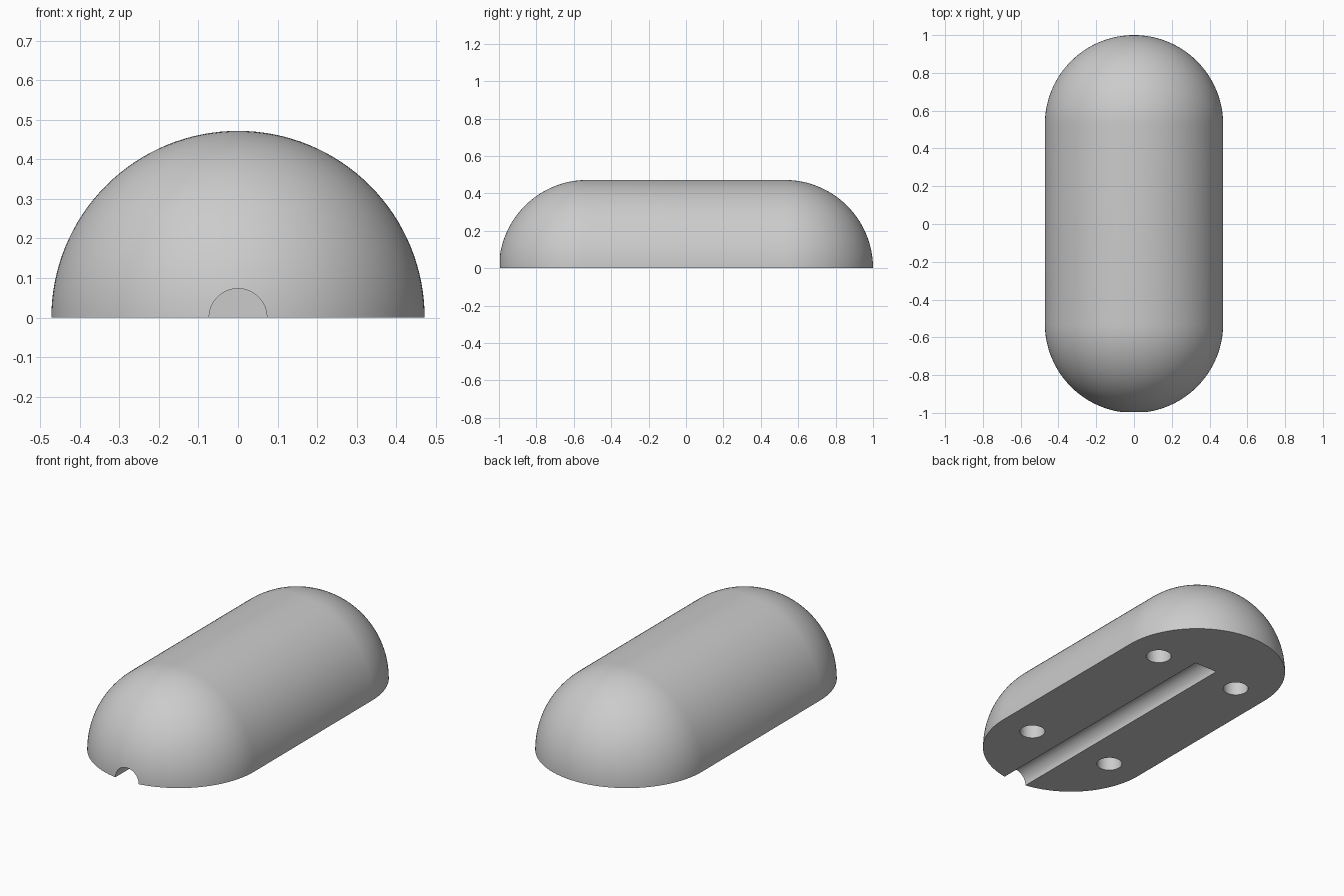
import bpy, bmesh, math
from mathutils import Matrix, Vector

if "Cube" in bpy.data.objects:
    bpy.data.objects.remove(bpy.data.objects["Cube"], do_unlink=True)

RADIUS = 0.472            # radius of the domed body
STRAIGHT = 1 - RADIUS     # half length of the straight section
HOLE_DEPTH = 0.2
STEPS = 32                # segments per quarter arc

grey = bpy.data.materials.new("plain grey")
grey.use_nodes = True
colour = (0.6, 0.6, 0.6, 1)
grey.diffuse_color = colour
grey.node_tree.nodes["Principled BSDF"].inputs["Base Color"].default_value = colour


def add_object(name, bm):
    bmesh.ops.recalc_face_normals(bm, faces=bm.faces)
    mesh = bpy.data.meshes.new(name)
    bm.to_mesh(mesh)
    bm.free()
    mesh.materials.append(grey)
    obj = bpy.data.objects.new(name, mesh)
    bpy.context.collection.objects.link(obj)
    return obj


# Half capsule: a rounded profile swept half a turn about the y axis
bm = bmesh.new()
arc = [i * math.pi / 2 / STEPS for i in range(STEPS + 1)]
profile = [(RADIUS * math.sin(a), -STRAIGHT - RADIUS * math.cos(a)) for a in arc]
profile += [(r, -y) for r, y in reversed(profile)]
verts = [bm.verts.new((r, y, 0)) for r, y in profile]
edges = [bm.edges.new(pair) for pair in zip(verts, verts[1:])]
bmesh.ops.spin(bm, geom=verts + edges, cent=(0, 0, 0), axis=(0, -1, 0),
               angle=math.pi, steps=2 * STEPS)
bmesh.ops.remove_doubles(bm, verts=bm.verts, dist=1e-5)

# Flat underside
rim = [e for e in bm.edges if e.is_boundary]
bmesh.ops.contextual_create(bm, geom=rim)
body = add_object("domed_body", bm)

# Cutters: a half-round channel open at the front, and four blind holes
bm = bmesh.new()


def add_cylinder(radius, depth, matrix):
    bmesh.ops.create_cone(bm, cap_ends=True, segments=64, radius1=radius,
                          radius2=radius, depth=depth, matrix=matrix)


add_cylinder(0.073, 1.8, Matrix.Translation((0, -0.3, 0))
             @ Matrix.Rotation(math.pi / 2, 4, "X"))
for x in (-0.27, 0.27):
    for y in (-STRAIGHT, STRAIGHT):
        add_cylinder(0.067, 2 * HOLE_DEPTH, Matrix.Translation(Vector((x, y, 0))))
cutter = add_object("channel_and_hole_cutter", bm)
cutter.hide_render = True

cut = body.modifiers.new("Cut", "BOOLEAN")
cut.operation = "DIFFERENCE"
cut.solver = "EXACT"
cut.object = cutter

# Apply the cut, then shade the curved surfaces smooth
bpy.ops.object.select_all(action="DESELECT")
bpy.context.view_layer.objects.active = body
body.select_set(True)
bpy.ops.object.modifier_apply(modifier=cut.name)
bpy.data.objects.remove(cutter, do_unlink=True)
bpy.ops.object.shade_smooth_by_angle(angle=math.radians(30))
